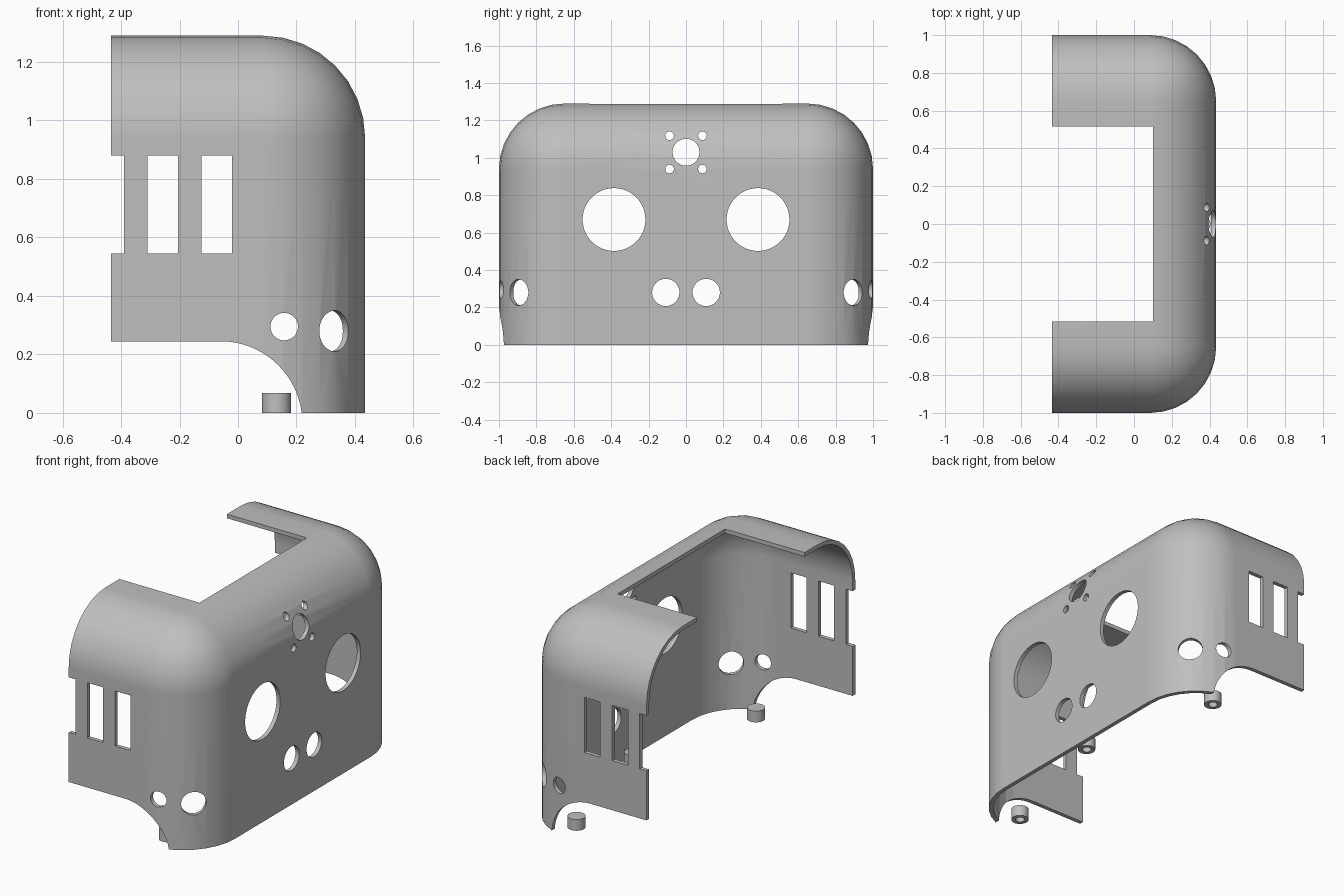
import bpy, bmesh, math
from mathutils import Vector, Matrix

if "Cube" in bpy.data.objects:
    bpy.data.objects.remove(bpy.data.objects["Cube"])

XF, XB, Y, TOP = 0.435, -0.435, 1.0, 1.29   # shell extents
R, T = 0.35, 0.025                          # corner radius, wall thickness

grey = bpy.data.materials.new("grey plastic")
grey.use_nodes = True
colour = (0.52, 0.52, 0.52, 1)
grey.diffuse_color = colour
grey.node_tree.nodes["Principled BSDF"].inputs["Base Color"].default_value = colour


def to_object(name, bm):
    bmesh.ops.recalc_face_normals(bm, faces=bm.faces)
    mesh = bpy.data.meshes.new(name)
    bm.to_mesh(mesh)
    bm.free()
    mesh.materials.append(grey)
    obj = bpy.data.objects.new(name, mesh)
    bpy.context.collection.objects.link(obj)
    return obj


def box(name, x0, x1, y0, y1, z0, z1):
    bm = bmesh.new()
    bmesh.ops.create_cube(bm, size=1)
    bmesh.ops.scale(bm, vec=(x1 - x0, y1 - y0, z1 - z0), verts=bm.verts)
    bmesh.ops.translate(bm, vec=((x0 + x1) / 2, (y0 + y1) / 2, (z0 + z1) / 2), verts=bm.verts)
    return to_object(name, bm)


def cylinder(name, centre, axis, radius, depth, segments=48):
    bm = bmesh.new()
    turn = Vector(axis).to_track_quat('Z', 'Y').to_matrix().to_4x4()
    bmesh.ops.create_cone(bm, cap_ends=True, segments=segments, radius1=radius, radius2=radius,
                          depth=depth, matrix=Matrix.Translation(centre) @ turn)
    return to_object(name, bm)


def finish(obj, cutters):
    """Subtract the cutters, bake the result and smooth it."""
    for c in cutters:
        mod = obj.modifiers.new("cut", 'BOOLEAN')
        mod.operation, mod.solver, mod.object = 'DIFFERENCE', 'EXACT', c
        c.hide_render = True
    graph = bpy.context.evaluated_depsgraph_get()
    mesh = bpy.data.meshes.new_from_object(obj.evaluated_get(graph))
    obj.modifiers.clear()
    obj.data = mesh
    for c in cutters:
        bpy.data.objects.remove(c)
    bpy.ops.object.select_all(action='DESELECT')
    obj.select_set(True)
    bpy.context.view_layer.objects.active = obj
    bpy.ops.object.shade_smooth_by_angle(angle=math.radians(30))
    weighted = obj.modifiers.new("weighted normals", 'WEIGHTED_NORMAL')
    weighted.keep_sharp = True


# Rounded shell, open at the back and the bottom
shell = box("shell", XB, XF, -Y, Y, 0, TOP)
bm = bmesh.new()
bm.from_mesh(shell.data)


def is_rounded(edge):
    m = (edge.verts[0].co + edge.verts[1].co) / 2
    on = (m.x > XF - 0.01) + (abs(m.y) > Y - 0.01) + (m.z > TOP - 0.01)
    return on == 2 and m.x > XB + 0.01 and m.z > 0.01


bmesh.ops.bevel(bm, geom=[e for e in bm.edges if is_rounded(e)], offset=R, offset_type='OFFSET',
                segments=8, profile=0.5, affect='EDGES', clamp_overlap=False)
open_sides = [f for f in bm.faces if all(v.co.x < XB + 0.001 for v in f.verts)
              or all(v.co.z < 0.001 for v in f.verts)]
bmesh.ops.delete(bm, geom=open_sides, context='FACES')
bm.to_mesh(shell.data)
bm.free()
thick = shell.modifiers.new("thickness", 'SOLIDIFY')
thick.thickness, thick.offset, thick.use_even_offset = T, -1, True

# Opening in the roof
cutters = [box("roof_opening", -1, 0.1, -0.515, 0.515, 1, 1.5)]

# Arched cut along the bottom of both side walls
bm = bmesh.new()
arch = [(0.22, -0.5), (-1, -0.5), (-1, 0.245)]
arch += [(-0.06 + 0.28 * math.sin(a), -0.035 + 0.28 * math.cos(a))
         for a in (math.radians(90 * i / 24) for i in range(25))]
face = bm.faces.new([bm.verts.new((x, -1.5, z)) for x, z in arch])
swept = bmesh.ops.extrude_face_region(bm, geom=[face])["geom"]
bmesh.ops.translate(bm, vec=(0, 3, 0), verts=[g for g in swept if isinstance(g, bmesh.types.BMVert)])
cutters.append(to_object("arch_cut", bm))

# Vent slots through both side walls, the rear one open
for x in (-0.495, -0.31, -0.125):
    cutters.append(box("slot", x, x + 0.105, -1.5, 1.5, 0.545, 0.88))

# Round holes in the side walls and rounded corners
cutters.append(cylinder("side_hole", (0.158, 0, 0.295), (0, 1, 0), 0.047, 3))
mid = R * math.sqrt(0.5)
for s in (-1, 1):
    corner = (XF - R + mid, s * (Y - R + mid), 0.28)
    cutters.append(cylinder("corner_hole", corner, (1, s, 0), 0.07, 0.2))

# Round holes in the long wall: two large, two small, one sensor hole with four screw holes
holes = [(0, 1.03, 0.072)]
for s in (-1, 1):
    holes += [(s * 0.385, 0.67, 0.168), (s * 0.108, 0.28, 0.073),
              (s * 0.088, 0.94, 0.023), (s * 0.088, 1.118, 0.023)]
for y, z, r in holes:
    cutters.append(cylinder("wall_hole", (XF, y, z), (1, 0, 0), r, 0.4))
finish(shell, cutters)

# Screw posts with a blind hole underneath
for name, x, y in (("right_post", 0.132, -0.86), ("middle_post", 0.355, 0), ("left_post", 0.132, 0.86)):
    post = cylinder(name, (x, y, 0.034), (0, 0, 1), 0.05, 0.068, 32)
    finish(post, [cylinder("bore", (x, y, 0), (0, 0, 1), 0.026, 0.1, 32)])
